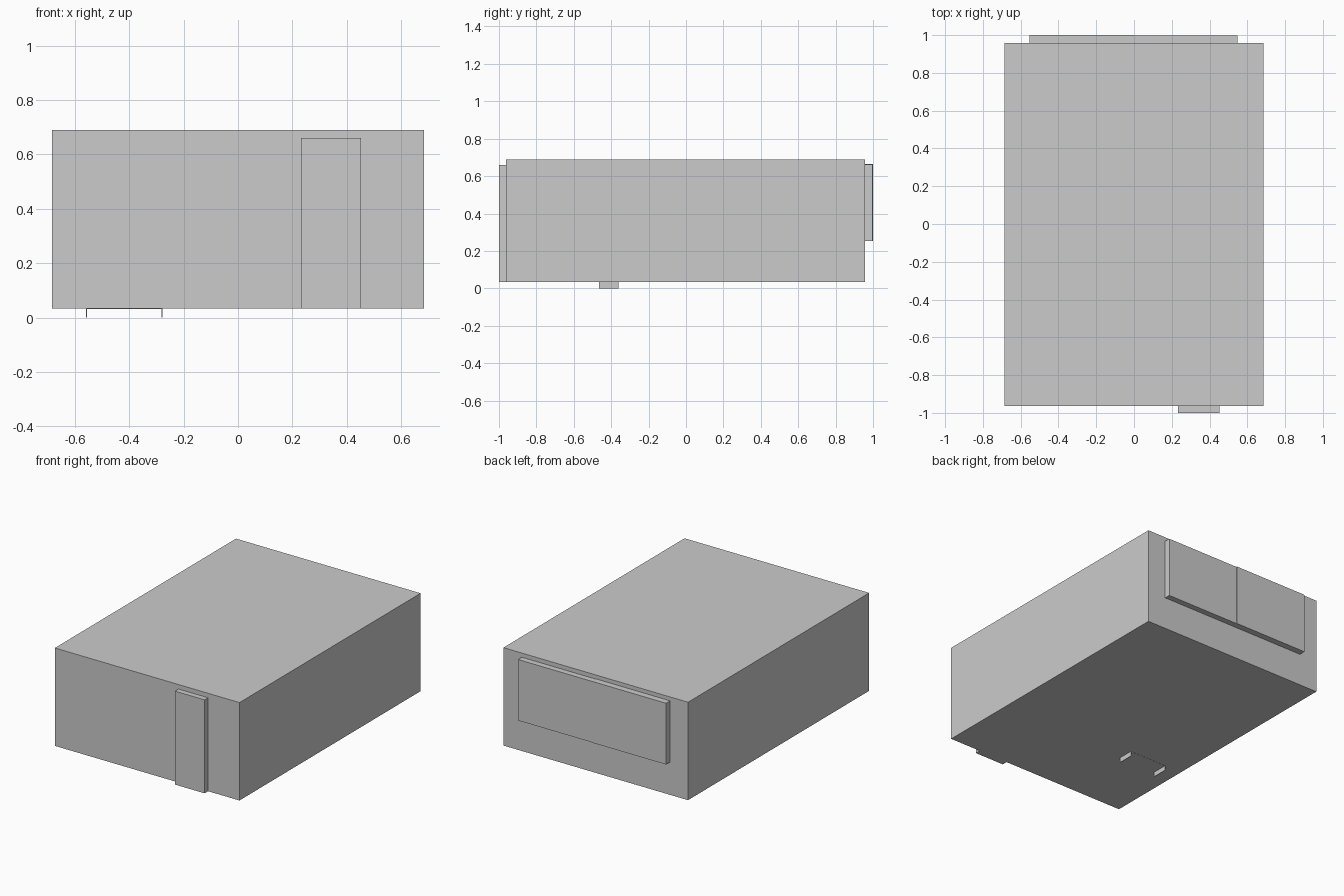
import bpy
import bmesh

if "Cube" in bpy.data.objects:
    bpy.data.objects.remove(bpy.data.objects["Cube"])


def box(name, x0, x1, y0, y1, z0, z1):
    """Axis-aligned box given by its extents."""
    bm = bmesh.new()
    bmesh.ops.create_cube(bm, size=1)
    for v in bm.verts:
        v.co.x = x1 if v.co.x > 0 else x0
        v.co.y = y1 if v.co.y > 0 else y0
        v.co.z = z1 if v.co.z > 0 else z0
    mesh = bpy.data.meshes.new(name)
    bm.to_mesh(mesh)
    bm.free()
    obj = bpy.data.objects.new(name, mesh)
    bpy.context.collection.objects.link(obj)
    return obj


# Main block
box("body", -0.685, 0.685, -0.963, 0.957, 0.033, 0.69)

# Tall narrow panel on the front
box("front_panel", 0.232, 0.452, -1.0, -0.963, 0.033, 0.66)

# Wide rear panel in two abutting halves
box("rear_panel_right", 0.0, 0.548, 0.957, 0.997, 0.253, 0.662)
box("rear_panel_left", -0.552, 0.0, 0.957, 1.0, 0.253, 0.664)

# Thin bracket under the body: two fins joined by a flat strip
for side, x in (("right", -0.277), ("left", -0.555)):
    box("foot_fin_" + side, x - 0.004, x, -0.465, -0.36, 0.0, 0.033)
box("foot_strip", -0.555, -0.277, -0.465, -0.36, 0.032, 0.034)
